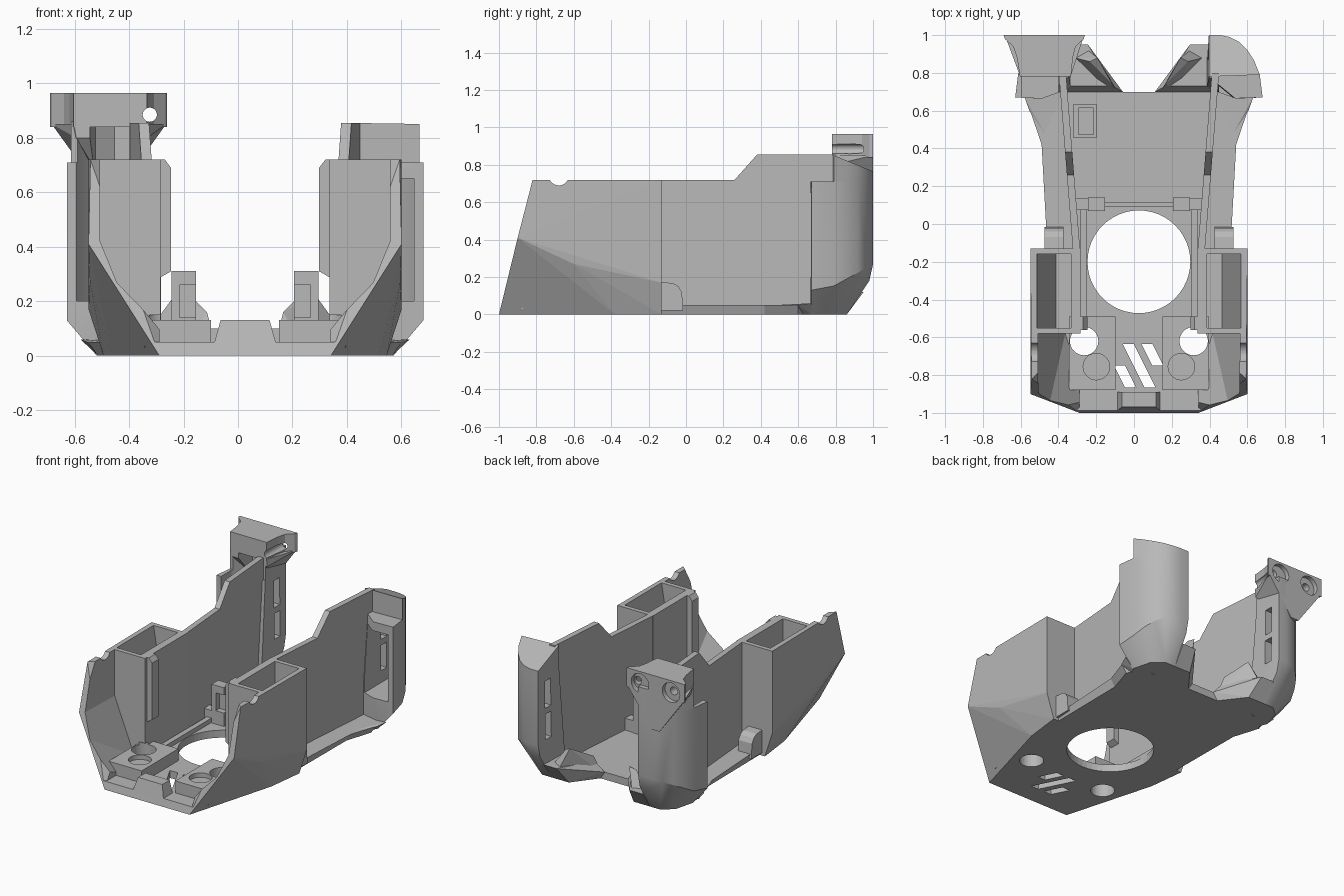
import bpy, bmesh, math
from mathutils import Matrix

if "Cube" in bpy.data.objects:
    bpy.data.objects.remove(bpy.data.objects["Cube"])

AXIS = 0.026  # the body is symmetric about this x
grey = bpy.data.materials.new("plain_grey")
grey.use_nodes = True
grey.diffuse_color = (0.48, 0.48, 0.48, 1)
grey.node_tree.nodes["Principled BSDF"].inputs["Base Color"].default_value = (0.48, 0.48, 0.48, 1)


def finish(name, bm):
    bmesh.ops.recalc_face_normals(bm, faces=bm.faces)
    mesh = bpy.data.meshes.new(name)
    bm.to_mesh(mesh)
    bm.free()
    mesh.materials.append(grey)
    ob = bpy.data.objects.new(name, mesh)
    bpy.context.collection.objects.link(ob)
    return ob


def hull(name, pts, side=1):
    """Convex solid from points given as distance from the axis, y, z."""
    bm = bmesh.new()
    for u, y, z in pts:
        bm.verts.new((AXIS + side * u, y, z))
    bmesh.ops.convex_hull(bm, input=bm.verts[:])
    loose = [v for v in bm.verts if not v.link_faces]
    bmesh.ops.delete(bm, geom=loose, context='VERTS')
    bmesh.ops.dissolve_limit(bm, angle_limit=0.01, verts=bm.verts[:], edges=bm.edges[:])
    return finish(name, bm)


def box(name, u, y, z, side=1):
    return hull(name, [(a, b, c) for a in u for b in y for c in z], side)


def loft(name, lower, upper):
    """Solid between two matching outlines."""
    bm = bmesh.new()
    a = [bm.verts.new((AXIS + p[0], p[1], p[2])) for p in lower]
    b = [bm.verts.new((AXIS + p[0], p[1], p[2])) for p in upper]
    n = len(a)
    bm.faces.new(a)
    bm.faces.new(b)
    for i in range(n):
        j = (i + 1) % n
        bm.faces.new((a[i], a[j], b[j], b[i]))
    return finish(name, bm)


def rod(name, centre, radius, depth, axis='Z', side=1):
    rot = {'Z': Matrix(), 'X': Matrix.Rotation(math.pi / 2, 4, 'Y'),
           'Y': Matrix.Rotation(math.pi / 2, 4, 'X')}[axis]
    u, y, z = centre
    bm = bmesh.new()
    bmesh.ops.create_cone(bm, cap_ends=True, segments=48, radius1=radius, radius2=radius,
                          depth=depth, matrix=Matrix.Translation((AXIS + side * u, y, z)) @ rot)
    return finish(name, bm)


def cut(ob, *cutters):
    for c in cutters:
        c.hide_render = True
        mod = ob.modifiers.new("cut", 'BOOLEAN')
        mod.operation, mod.solver, mod.object = 'DIFFERENCE', 'EXACT', c
    bpy.context.view_layer.update()
    done = bpy.data.meshes.new_from_object(ob.evaluated_get(bpy.context.evaluated_depsgraph_get()))
    ob.modifiers.clear()
    ob.data = done
    for c in cutters:
        bpy.data.objects.remove(c)


def smooth(ob, degrees=28):
    bpy.ops.object.select_all(action='DESELECT')
    ob.select_set(True)
    bpy.context.view_layer.objects.active = ob
    bpy.ops.object.shade_smooth_by_angle(angle=math.radians(degrees))


def slot(x, y0, y1):
    lean = (y0 - y1) / 2
    return hull("slot", [(x + d + e, y, z) for d in (0, 0.058)
                         for e, y in ((0, y0), (lean, y1)) for z in (-0.1, 0.3)])


def through_hole(side):
    return rod("hole", (0.29, -0.62, 0), 0.075, 0.3, 'Z', side)


# Floor plate with the large opening, the round holes and the diagonal slots
half = [(0.315, -1), (0.44, -0.38), (0.48, -0.13), (0.51, 0.42), (0.57, 0.6), (0.5, 0.7), (0.1, 0.7)]
outline = half + [(-u, y) for u, y in reversed(half)]
floor = loft("floor", [(u * (0.95 if y > 0.3 else 1), y, 0) for u, y in outline],
             [(u * (1.08 if y < -0.9 else 1.01), y + (0.0125 if y < -0.9 else 0), 0.05) for u, y in outline])
cut(floor, rod("opening", (0, -0.2, 0), 0.272, 1), through_hole(1), through_hole(-1),
    slot(-0.086, -0.635, -0.865), slot(0.014, -0.635, -0.75), slot(-0.131, -0.75, -0.865))

# Front lip and the cross rail behind the opening
hull("front_lip", [(s * u, y, z) for s in (1, -1)
                   for u, y, z in ((0.115, -0.99, 0.04), (0.09, -0.968, 0.13),
                                   (0.115, -0.89, 0.04), (0.09, -0.89, 0.13))])
box("cross_rail", (-0.2, 0.2), (0.09, 0.115), (0.04, 0.1))
# Small floor catch on one side only
catch = box("floor_catch", (0.225, 0.345), (0.455, 0.635), (0.04, 0.11), -1)
cut(catch, box("catch_recess", (0.24, 0.32), (0.475, 0.615), (0.07, 0.2), -1))

for s, word in ((1, "left"), (-1, "right")):
    # Front deck with a through hole and a shallow seat
    deck = box(word + "_deck", (0.125, 0.37), (-0.88, -0.49), (0.03, 0.13), s)
    cut(deck, through_hole(s), rod("seat", (0.225, -0.755, 0.15), 0.07, 0.1, 'Z', s))

    # Faceted front shell, hollowed by an open bay and a deep pocket
    shell = hull(word + "_front_shell", [
        (0.315, -1, 0), (0.49, -0.38, 0), (0.52, -0.13, 0), (0.57, -0.6, 0.27),
        (0.575, -0.9, 0.41), (0.568, -0.82, 0.72), (0.575, -0.13, 0.72), (0.575, -0.13, 0.17),
        (0.31, -0.58, 0), (0.31, -0.58, 0.72), (0.31, -0.13, 0), (0.31, -0.13, 0.72)], s)
    bay = hull("bay", [(-0.2, y, z) for y in (-1.2, -0.58) for z in (0.05, 0.9)] +
               [(0.19, -1.2, 0.05), (0.39, -0.58, 0.05), (0.53, -1.2, 0.43),
                (0.535, -0.58, 0.41), (0.53, -1.2, 0.9), (0.535, -0.58, 0.9)], s)
    pocket = hull("pocket", [(u, y, z) for y in (-0.55, -0.16)
                             for u, z in ((0.36, 0.1), (0.44, 0.1), (0.54, 0.72), (0.54, 0.9), (0.36, 0.9))], s)
    cut(shell, bay, pocket, through_hole(s), rod("dip", (0.55, -0.68, 0.745), 0.055, 0.2, 'X', s))

    # Narrow inner fin on the pocket's front corner, and the rail below it
    hull(word + "_inner_fin", [(u, y, z) for y in (-0.56, -0.49)
                               for u, z in ((0.272, 0.31), (0.272, 0.69), (0.295, 0.72),
                                            (0.34, 0.27), (0.34, 0.72))], s)
    box(word + "_floor_rail", (0.275, 0.31), (-0.52, 0.1), (0.04, 0.08), s)

    # Thin side wall that steps up towards the back
    profile = [(-0.16, 0.02), (-0.16, 0.72), (0.26, 0.72), (0.38, 0.855), (0.8, 0.855), (0.8, 0.02)]
    lean = [0.312 + (y + 0.13) * 0.08 for y, z in profile]
    loft(word + "_side_wall", [(s * u, y, z) for u, (y, z) in zip(lean, profile)],
         [(s * (u + 0.038), y, z) for u, (y, z) in zip(lean, profile)])
    # Ledge clip behind the pocket, rounded towards the back
    hull(word + "_ledge_clip", [(u, y, z) for u in (0.4, 0.5) for y, z in
                                ((-0.14, 0.02), (-0.14, 0.172), (-0.07, 0.168), (-0.04, 0.15),
                                 (-0.022, 0.12), (-0.015, 0.02))], s)

    # Upright latch block and its low bracket at the rear of the opening
    latch = box(word + "_latch_block", (0.18, 0.27), (0.07, 0.14), (0.04, 0.31), s)
    cut(latch, box("latch_recess", (0.1, 0.24), (0.0, 0.11), (0.14, 0.26), s))
    box(word + "_latch_bracket", (0.19, 0.34), (0.075, 0.135), (0.04, 0.13), s)

    # Rear horn with its sloping frame
    hull(word + "_horn", [(0.11, 0.69, 0), (0.24, 0.86, 0), (0.36, 0.86, 0), (0.4, 0.69, 0),
                          (0.085, 0.7, 0.05), (0.4, 0.7, 0.05), (0.14, 0.73, 0.12),
                          (0.4, 0.73, 0.12), (0.27, 0.95, 0.12), (0.37, 0.95, 0.12)], s)
    hull(word + "_horn_frame", [(0.11, 0.7, 0.04), (0.27, 0.92, 0.11), (0.14, 0.74, 0.16),
                                (0.22, 0.88, 0.24), (0.26, 0.86, 0.22), (0.2, 0.71, 0.05),
                                (0.34, 0.88, 0.11)], s)

    # Rounded rear corner column, with a chamfered foot that climbs to the back
    plan = [(0.37, 0.78), (0.37, 1), (0.43, 1), (0.48, 0.99), (0.53, 0.965), (0.575, 0.92),
            (0.61, 0.865), (0.64, 0.79), (0.655, 0.67), (0.51, 0.665)]
    foot = [(0.36, 0.72), (0.36, 0.86), (0.44, 0.86), (0.51, 0.8), (0.545, 0.665)]
    column = hull(word + "_corner_column",
                  [(u, y, 0) for u, y in foot] +
                  [(0.37, 0.98, 0.18), (0.43, 0.98, 0.18)] +
                  [(u, y, z) for u, y in plan for z in (0.13 + max(0, y - 0.75) * 0.55, 0.71)], s)
    upper = [p for p in plan if p[1] >= 0.78]
    top = (lambda y: 0.855 - (y - 0.78) * 0.41) if s == 1 else (lambda y: 0.86)
    cap = hull(word + "_corner_top", [(u, y, z) for u, y in upper for z in (0.705, top(y))], s)
    # Hollow inside the column, open to the front, with two slots in the inner face
    hollow_top = 0.65 if s == 1 else 0.84

    def hollow(z0, z1):
        return hull("hollow", [(u, y, z) for z in (z0, z1) for u, y in
                               ((0.425, 0.5), (0.62, 0.5), (0.62, 0.78), (0.55, 0.9), (0.48, 0.96), (0.425, 0.96))], s)

    cut(column, hollow(0.2, hollow_top),
        *[box("window", (0.2, 0.5), (0.87, 0.93), z, s) for z in ((0.28, 0.45), (0.49, 0.67))])
    if s == -1:
        cut(cap, hollow(0.5, hollow_top))
    smooth(column)
    smooth(cap)
    # Flared chamfer leading from the ledge into the column
    hull(word + "_ledge_flare", [(0.4, 0.52, 0), (0.48, 0.52, 0), (0.54, 0.67, 0), (0.4, 0.7, 0),
                                 (0.5, 0.48, 0.05), (0.58, 0.6, 0.05), (0.605, 0.67, 0.06),
                                 (0.4, 0.7, 0.05)], s)

# Raised mounting head with scooped sides on the right column, over a tapering gusset
scoop = [(0.286, 1), (0.716, 1), (0.71, 0.98), (0.665, 0.94), (0.645, 0.88), (0.63, 0.78),
         (0.36, 0.78), (0.35, 0.88), (0.335, 0.94), (0.292, 0.98)]
head = loft("mounting_head", [(-u, y, 0.84) for u, y in scoop], [(-u, y, 0.965) for u, y in scoop])
gusset = hull("head_gusset", [(0.29, 1, 0.85), (0.71, 1, 0.85), (0.36, 0.785, 0.85), (0.63, 0.785, 0.85),
                              (0.36, 0.785, 0.8), (0.62, 0.785, 0.8), (0.47, 1, 0.6), (0.53, 1, 0.6),
                              (0.5, 0.94, 0.6)], -1)
cut(gusset, hull("gusset_hollow", [(u, y, z) for z in (0.5, 0.84) for u, y in
                                   ((0.425, 0.5), (0.62, 0.5), (0.55, 0.9), (0.48, 0.95), (0.425, 0.95))], -1))
for part in (head, gusset):
    cut(part, rod("screw", (0.35, 0.9, 0.885), 0.026, 0.6, 'Y', -1),
        rod("blind_screw", (0.615, 0.97, 0.885), 0.026, 0.16, 'Y', -1),
        *[rod("counterbore", (u, 1.0, 0.885), 0.065, 0.06, 'Y', -1) for u in (0.385, 0.615)])
